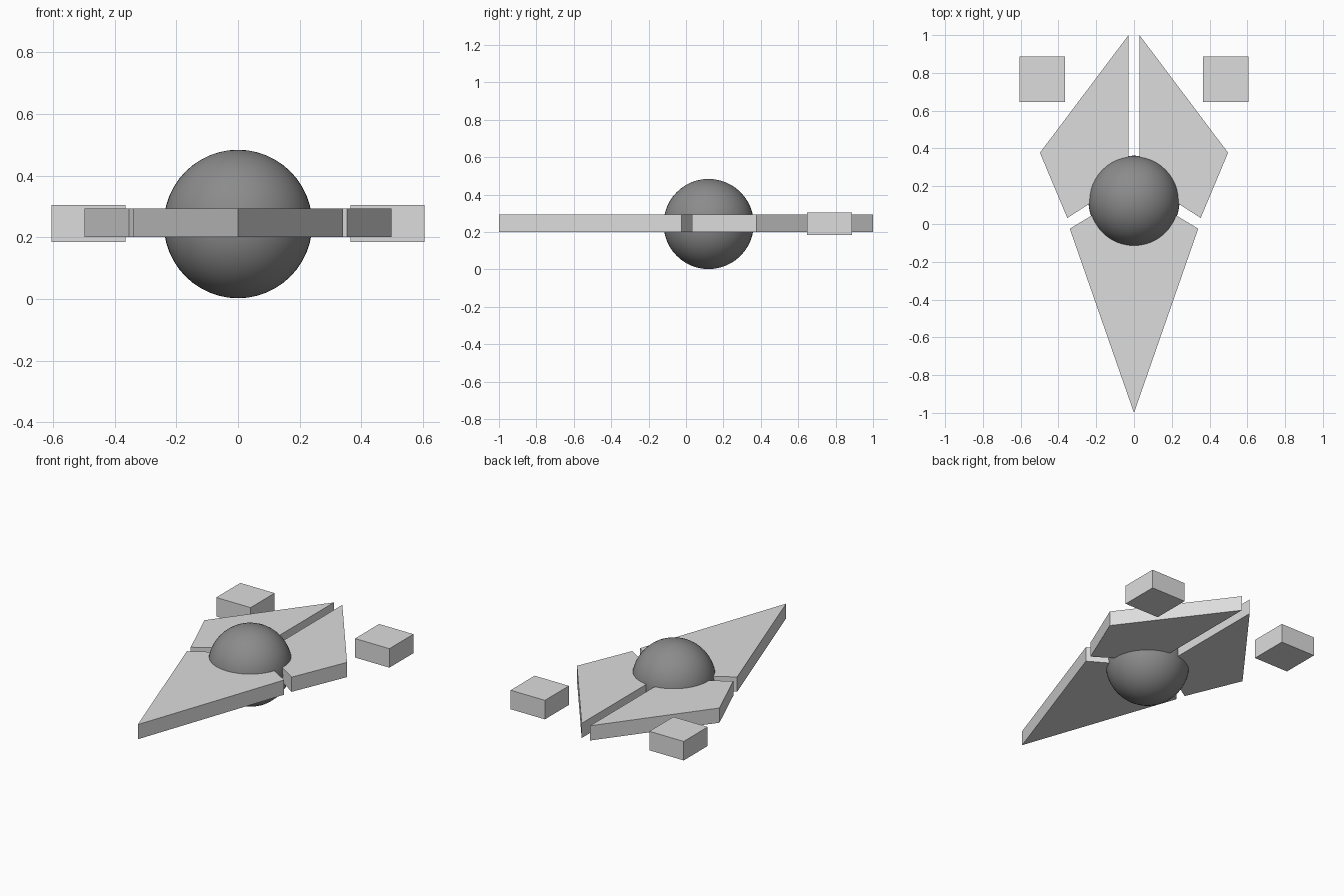
import bpy
import bmesh
import math

cube = bpy.data.objects.get("Cube")
if cube:
    bpy.data.objects.remove(cube, do_unlink=True)


def make_material(name, value):
    mat = bpy.data.materials.new(name)
    mat.use_nodes = True
    colour = (value, value, value, 1)
    mat.diffuse_color = colour
    mat.node_tree.nodes["Principled BSDF"].inputs["Base Color"].default_value = colour
    return mat


light_grey = make_material("light grey", 0.72)
dark_grey = make_material("dark grey", 0.26)


def slab(name, outline, low, high):
    """Extrude a flat outline between two heights."""
    mesh = bpy.data.meshes.new(name)
    bm = bmesh.new()
    face = bm.faces.new([bm.verts.new((x, y, low)) for x, y in outline])
    top = bmesh.ops.extrude_face_region(bm, geom=[face])["geom"]
    verts = [v for v in top if isinstance(v, bmesh.types.BMVert)]
    bmesh.ops.translate(bm, verts=verts, vec=(0, 0, high - low))
    bmesh.ops.recalc_face_normals(bm, faces=bm.faces)
    bm.to_mesh(mesh)
    bm.free()
    mesh.materials.append(light_grey)
    obj = bpy.data.objects.new(name, mesh)
    bpy.context.collection.objects.link(obj)
    return obj


# Pointed nose plate
slab("nose_plate", [(0, -1), (0.34, -0.025), (0, 0.18), (-0.34, -0.025)], 0.2, 0.293)

# Paired rear wings and free-floating blocks
wing = [(0.029, 1), (0.029, 0.24), (0.353, 0.032), (0.498, 0.377)]
block = [(0.365, 0.647), (0.605, 0.647), (0.605, 0.887), (0.365, 0.887)]
for side, sign in (("left", 1), ("right", -1)):
    slab(side + "_wing", [(sign * x, y) for x, y in wing], 0.2, 0.293)
    slab(side + "_block", [(sign * x, y) for x, y in block], 0.185, 0.305)

# Central ball
bpy.ops.mesh.primitive_uv_sphere_add(segments=48, ring_count=24, radius=0.241,
                                     location=(0, 0.121, 0.243))
ball = bpy.context.object
ball.name = "central_ball"
ball.data.materials.append(dark_grey)
bpy.ops.object.shade_smooth_by_angle(angle=math.radians(30))
